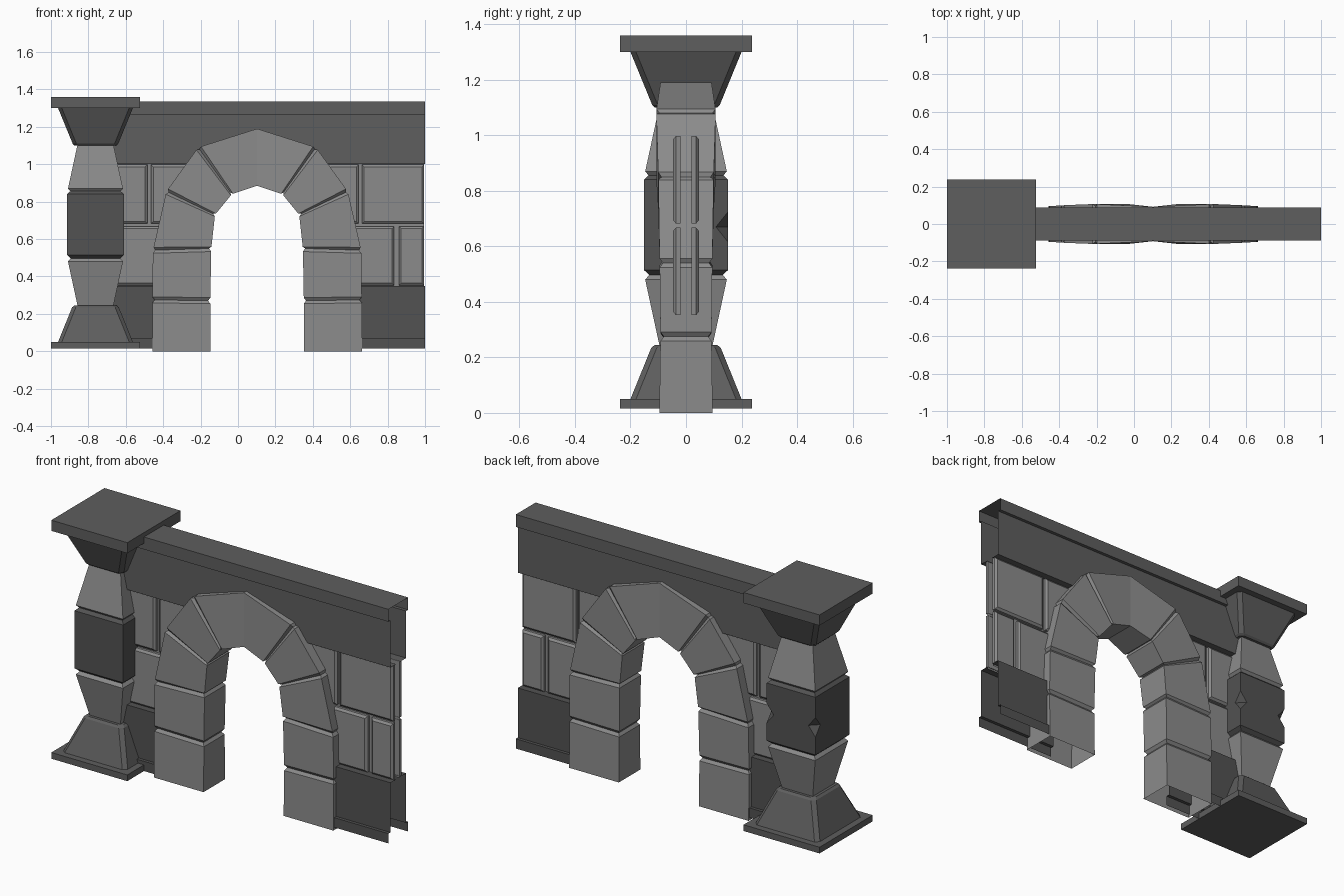
import bpy, bmesh
from mathutils import Vector

if "Cube" in bpy.data.objects:
    bpy.data.objects.remove(bpy.data.objects["Cube"], do_unlink=True)


def material(name, value):
    m = bpy.data.materials.new(name)
    m.use_nodes = True
    col = (value, value, value, 1)
    m.diffuse_color = col
    bsdf = m.node_tree.nodes["Principled BSDF"]
    bsdf.inputs["Base Color"].default_value = col
    bsdf.inputs["Roughness"].default_value = 0.9
    return m


LIGHT = material("light grey stone", 0.26)
DARK = material("dark grey stone", 0.112)
DEEP = material("deep grey stone", 0.085)


def finish(bm, name, mat):
    bmesh.ops.recalc_face_normals(bm, faces=bm.faces)
    mesh = bpy.data.meshes.new(name)
    bm.to_mesh(mesh)
    bm.free()
    mesh.materials.append(mat)
    ob = bpy.data.objects.new(name, mesh)
    bpy.context.collection.objects.link(ob)
    return ob


def loft(name, rings, mat, start=True, end=True, closed=True):
    """Skin a list of equal point rings, with optional end caps."""
    bm = bmesh.new()
    rows = [[bm.verts.new(p) for p in ring] for ring in rings]
    n = len(rows[0])
    for a, b in zip(rows, rows[1:]):
        for i in range(n if closed else n - 1):
            j = (i + 1) % n
            bm.faces.new((a[i], a[j], b[j], b[i]))
    if start:
        bm.faces.new(rows[0])
    if end:
        bm.faces.new(rows[-1])
    return finish(bm, name, mat)


# ---- Column: stacked blocks of square section, some with cut corners ----
COL_X = -0.762


def square(half, z, cut=0):
    if not cut:
        pts = [(-half, -half), (half, -half), (half, half), (-half, half)]
    else:
        c = half - cut
        pts = [(-c, -half), (c, -half), (half, -c), (half, c),
               (c, half), (-c, half), (-half, c), (-half, -c)]
    return [(COL_X + x, y, z) for x, y in pts]


def block(name, mat, levels, cut=0):
    return loft(name, [square(h, z, cut) for h, z in levels], mat)


block("column_base_plate", DARK, [(0.237, 0.015), (0.237, 0.05)])
block("column_base", DARK, [(0.2, 0.05), (0.125, 0.235), (0.112, 0.245)], 0.02)
block("column_lower_stone", LIGHT,
      [(0.095, 0.24), (0.147, 0.48), (0.13, 0.5)])
middle = block("column_middle_stone", DEEP,
               [(0.13, 0.495), (0.152, 0.515), (0.152, 0.84), (0.13, 0.86)])
block("column_upper_stone", LIGHT,
      [(0.13, 0.85), (0.147, 0.87), (0.095, 1.11)])
block("column_capital", DARK, [(0.112, 1.1), (0.122, 1.11), (0.2, 1.3)], 0.02)
block("column_top_plate", DARK, [(0.237, 1.3), (0.237, 1.36)])

# Chips in the two rear corners of the middle stone
for side in (-1, 1):
    bm = bmesh.new()
    bmesh.ops.create_uvsphere(bm, u_segments=4, v_segments=2, radius=0.055)
    bmesh.ops.scale(bm, vec=(0.8, 0.8, 1), verts=bm.verts)
    bmesh.ops.translate(bm, vec=(COL_X + side * 0.152, 0.152, 0.67), verts=bm.verts)
    cutter = finish(bm, "chip_cutter", DEEP)
    cutter.hide_render = True
    mod = middle.modifiers.new("chip", 'BOOLEAN')
    mod.operation = 'DIFFERENCE'
    mod.object = cutter
    bpy.context.view_layer.objects.active = middle
    bpy.ops.object.modifier_apply(modifier=mod.name)
    bpy.data.objects.remove(cutter, do_unlink=True)

# ---- Arch: one skin from foot to foot, pinched at each joint ----
ARCH_X = 0.102
# inner x, inner z, outer x, outer z, half depth
half_arch = [(0.25, 0, 0.56, 0, 0.096),
             (0.25, 0.27, 0.56, 0.275, 0.092),
             (0.245, 0.55, 0.557, 0.54, 0.095),
             (0.225, 0.73, 0.485, 0.855, 0.1),
             (0.135, 0.84, 0.315, 1.09, 0.107),
             (0, 0.885, 0, 1.19, 0.092)]
stations = [Vector(s) for s in half_arch]
for s in half_arch[-2::-1]:
    stations.append(Vector((-s[0], s[1], -s[2], s[3], s[4])))


def arch_ring(s, pinch=0):
    inner, outer = Vector((s[0], s[1])), Vector((s[2], s[3]))
    step = (outer - inner).normalized() * pinch
    inner, outer, d = inner + step, outer - step, s[4] - pinch
    return [(ARCH_X + p.x, y, p.y)
            for p, y in ((inner, -d), (outer, -d), (outer, d), (inner, d))]


rings = []
crown = len(half_arch) - 1
for i, s in enumerate(stations):
    if i in (0, crown, len(stations) - 1):
        rings.append(arch_ring(s))
        continue
    before, after = stations[i - 1], stations[i + 1]
    gap = 0.016
    ta = gap / (Vector(before[2:4]) - Vector(s[2:4])).length
    tb = gap / (Vector(after[2:4]) - Vector(s[2:4])).length
    rings += [arch_ring(s.lerp(before, ta)), arch_ring(s, 0.012),
              arch_ring(s.lerp(after, tb))]
loft("arch_stones", rings, LIGHT, False, False)


# ---- Wall: open shells drawn as (y, z) profiles along x ----
def strip(name, profile, x0, x1, mat):
    loft(name, [[(x, y, z) for y, z in profile] for x in (x0, x1)], mat,
         False, False, False)


frieze = [(-0.02, 1.0), (-0.07, 1.0), (-0.07, 1.265), (-0.088, 1.265), (-0.088, 1.335)]
strip("wall_frieze_and_cap", frieze + [(-y, z) for y, z in reversed(frieze)],
      COL_X, 1.0, DARK)

skirt = [(0.02, 0.35), (0.07, 0.35), (0.07, 0.07), (0.088, 0.07), (0.088, 0.015)]
LEFT_END, RIGHT_START = -0.3, 0.5


def brick(name, x0, x1, z0, z1, side):
    def ring(inset, y):
        return [(x0 + inset, side * y, z0 + inset), (x1 - inset, side * y, z0 + inset),
                (x1 - inset, side * y, z1 - inset), (x0 + inset, side * y, z1 - inset)]
    loft(name, [ring(0, 0.02), ring(0, 0.036), ring(0.012, 0.046)], LIGHT, False, True)


LOW, HIGH = (0.352, 0.668), (0.682, 0.998)
bricks = [(COL_X, -0.485, HIGH), (-0.465, -0.22, HIGH), (COL_X, -0.25, LOW),
          (0.42, 0.645, HIGH), (0.662, 0.995, HIGH),
          (0.45, 0.835, LOW), (0.86, 0.995, LOW)]

for side, label in ((-1, "front"), (1, "back")):
    for x0, x1 in ((COL_X, LEFT_END), (RIGHT_START, 1.0)):
        strip(label + "_wall_skirt", [(side * y, z) for y, z in skirt], x0, x1, DEEP)
    for x0, x1 in ((COL_X, -0.22), (0.42, 0.995)):
        strip(label + "_mortar", [(side * 0.022, 0.34), (side * 0.022, 1.0)],
              x0, x1, LIGHT)
    for x0, x1, (z0, z1) in bricks:
        brick(label + "_brick", x0, x1, z0, z1, side)
